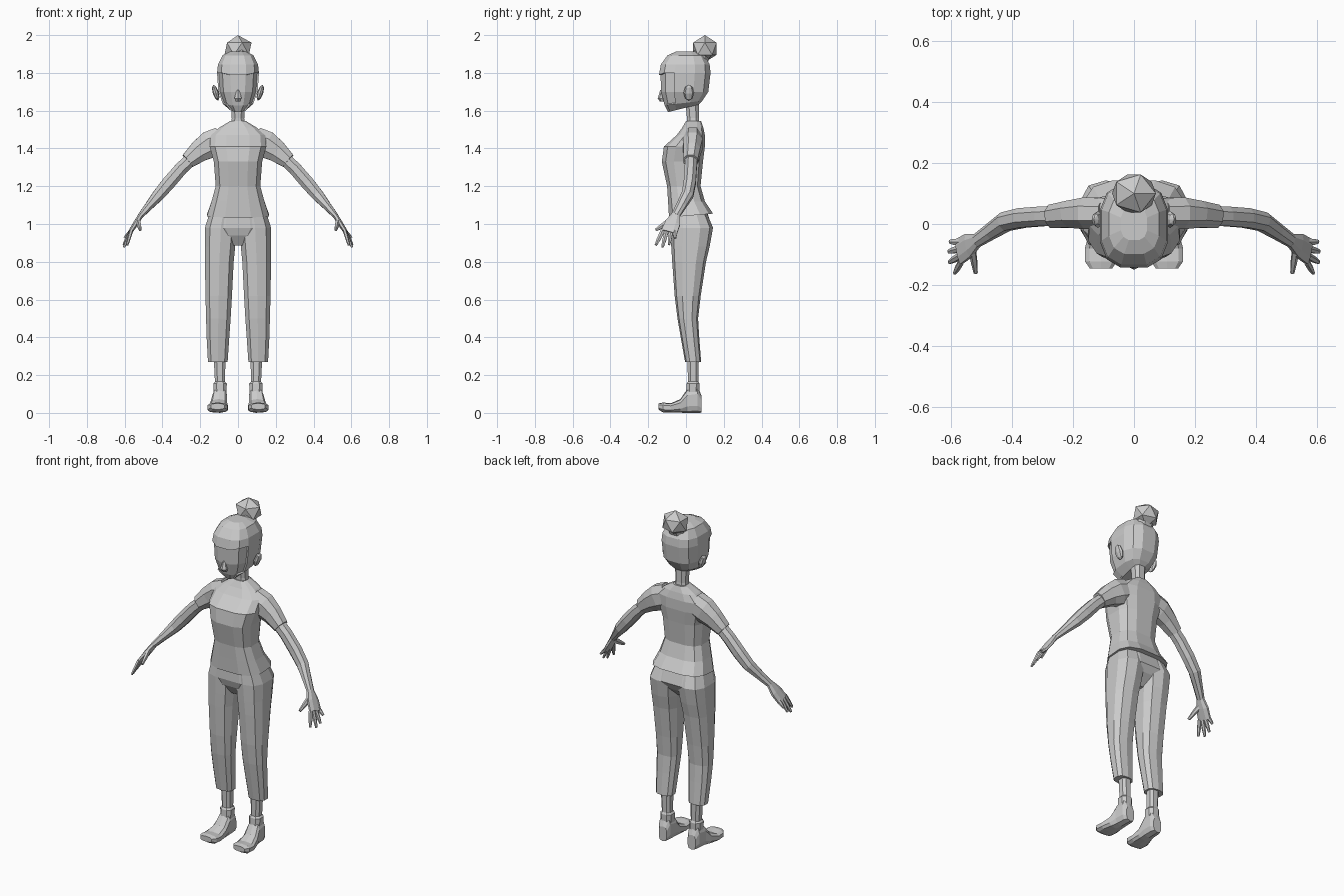
import bpy, bmesh, math
from mathutils import Vector, Matrix

if "Cube" in bpy.data.objects:
    bpy.data.objects.remove(bpy.data.objects["Cube"])

grey = bpy.data.materials.new("light_grey")
grey.diffuse_color = (0.6, 0.6, 0.6, 1)
grey.use_nodes = True
grey.node_tree.nodes["Principled BSDF"].inputs["Base Color"].default_value = grey.diffuse_color


def unit_ring(n, e):
    """Rounded-square outline with n points that reaches +-1 on both axes."""
    pts = []
    for i in range(n):
        a = 2 * math.pi * (i + 0.5) / n
        pts.append([math.copysign(abs(f) ** (2 / e), f) for f in (math.cos(a), math.sin(a))])
    mx, my = max(p[0] for p in pts), max(p[1] for p in pts)
    return [(p[0] / mx, p[1] / my) for p in pts]


def skin(bm, rings, cap_start=True, cap_end=True):
    vs = [[bm.verts.new(p) for p in r] for r in rings]
    n = len(vs[0])
    for a, b in zip(vs, vs[1:]):
        for i in range(n):
            j = (i + 1) % n
            bm.faces.new((a[i], a[j], b[j], b[i]))
    if cap_start:
        bm.faces.new(vs[0][::-1])
    if cap_end:
        bm.faces.new(vs[-1])


def stack(bm, rows, n=12, e=2.6, **caps):
    """Level rings: z, x centre, half width, front y, back y, back rise."""
    rings = []
    for z, cx, hx, yf, yb, rise in rows:
        rings.append([(cx + hx * u, (yf + yb) / 2 + (yb - yf) / 2 * v, z + rise * v)
                      for u, v in unit_ring(n, e)])
    skin(bm, rings, **caps)


def tube(bm, path, n=8, e=2.2, side=(0, 1, 0), along=None):
    """Rings across a path: x, y, z, radius towards side, other radius."""
    pts = [Vector(p[:3]) for p in path]
    rings = []
    for i, p in enumerate(path):
        t = along and Vector(along) or pts[min(i + 1, len(pts) - 1)] - pts[max(i - 1, 0)]
        t.normalize()
        s = Vector(side)
        s = (s - t * s.dot(t)).normalized()
        w = t.cross(s)
        rings.append([pts[i] + s * p[3] * u + w * p[4] * v for u, v in unit_ring(n, e)])
    skin(bm, rings)


def finish(bm, name, mirror=False):
    bmesh.ops.recalc_face_normals(bm, faces=bm.faces)
    me = bpy.data.meshes.new(name)
    bm.to_mesh(me)
    bm.free()
    me.materials.append(grey)
    ob = bpy.data.objects.new(name, me)
    bpy.context.collection.objects.link(ob)
    if mirror:
        m = ob.modifiers.new("mirror", 'MIRROR')
        m.use_mirror_merge = False
    return ob


# Shirt body
bm = bmesh.new()
stack(bm, [(1.045, 0, .165, -.09, .143, .01), (1.12, 0, .14, -.095, .10, 0),
           (1.20, 0, .118, -.10, .077, 0), (1.33, 0, .128, -.128, .09, 0),
           (1.41, 0, .150, -.117, .10, 0), (1.47, 0, .145, -.05, .10, 0),
           (1.51, 0, .10, -.02, .092, 0), (1.545, 0, .042, .0, .08, 0)], e=3)
finish(bm, "shirt")

# Sleeves
bm = bmesh.new()
tube(bm, [(.09, .035, 1.445, .05, .07), (.15, .035, 1.42, .052, .072),
          (.205, .032, 1.385, .044, .058), (.266, .025, 1.334, .038, .041)])
finish(bm, "sleeves", True)

# Arms
bm = bmesh.new()
tube(bm, [(.23, .028, 1.36, .032, .034), (.30, .025, 1.295, .032, .035),
          (.365, .02, 1.22, .032, .036), (.42, .008, 1.155, .031, .032),
          (.47, -.025, 1.097, .026, .022), (.515, -.055, 1.045, .022, .015)])
finish(bm, "arms", True)

# Hands with four fingers and a thumb
bm = bmesh.new()
tube(bm, [(.512, -.053, 1.05, .022, .014), (.54, -.07, 1.005, .040, .014),
          (.572, -.09, .955, .043, .011)])
for y0, tip in ((-.123, (.587, -.16, .888)), (-.102, (.604, -.125, .877)),
                (-.08, (.606, -.09, .89)), (-.059, (.602, -.058, .925))):
    a, b = Vector((.565, y0, .965)), Vector(tip)
    tube(bm, [(*a, .011, .010), (*a.lerp(b, .6), .010, .009), (*b, .006, .006)], n=6)
tube(bm, [(.53, -.08, 1.02, .016, .013), (.523, -.125, .99, .012, .011),
          (.518, -.16, .968, .007, .007)], n=6, side=(0, .5, 1))
finish(bm, "hands", True)

# Trouser hips
bm = bmesh.new()
stack(bm, [(.885, 0, .05, -.035, .06, 0), (.94, 0, .13, -.07, .115, 0),
           (.98, 0, .170, -.083, .138, 0), (1.07, 0, .148, -.08, .11, 0)], e=2.8)
finish(bm, "trouser_hips")

# Trouser legs
bm = bmesh.new()
stack(bm, [(.27, .107, .052, -.005, .08, 0), (.40, .106, .060, -.028, .070, 0),
           (.50, .104, .065, -.045, .064, 0), (.62, .102, .070, -.06, .078, 0),
           (.80, .099, .076, -.073, .106, 0), (.88, .095, .080, -.078, .125, 0),
           (.98, .091, .084, -.083, .143, 0), (1.06, .078, .072, -.08, .11, 0)], n=10, e=2.6)
finish(bm, "trouser_legs", True)

# Ankles
bm = bmesh.new()
stack(bm, [(.10, .095, .033, .0, .07, 0), (.155, .095, .036, .003, .072, 0),
           (.165, .095, .027, .01, .066, 0), (.30, .098, .031, .008, .068, 0)], n=8)
finish(bm, "ankles", True)

# Shoes, drawn from heel to toe
bm = bmesh.new()
tube(bm, [(.095, .083, .045, .026, .044), (.096, .062, .069, .036, .069),
          (.097, .008, .064, .039, .064), (.102, -.03, .037, .045, .036),
          (.107, -.08, .026, .054, .025), (.108, -.122, .029, .053, .026),
          (.108, -.146, .034, .036, .016)], n=10, e=3, side=(1, 0, 0), along=(0, -1, 0))
finish(bm, "shoes", True)

# Neck
bm = bmesh.new()
stack(bm, [(1.50, 0, .042, .005, .075, 0), (1.56, 0, .033, .005, .068, 0),
           (1.67, 0, .037, -.005, .068, 0)], n=8)
finish(bm, "neck")

# Head
head = [(1.612, .035, -.095, .06, .02), (1.64, .072, -.113, .078, .012),
        (1.70, .096, -.132, .11, 0), (1.80, .103, -.135, .122, 0),
        (1.845, .098, -.125, .117, 0), (1.885, .074, -.09, .09, 0),
        (1.905, .035, -.045, .045, 0)]
bm = bmesh.new()
stack(bm, [(z, 0, hx, yf, yb, r) for z, hx, yf, yb, r in head], e=2.8)
finish(bm, "head")

# Hair shell, open around the face
bm = bmesh.new()
g = .008
stack(bm, [(z + (g if z > 1.88 else 0), 0, hx + g, yf - g, yb + g, r)
           for z, hx, yf, yb, r in head], e=2.8, cap_start=False)
face = [f for f in bm.faces
        if f.calc_center_median().z < 1.80 and f.calc_center_median().y < -.075]
bmesh.ops.delete(bm, geom=face, context='FACES')
# pointed fringe over the forehead
for v in bm.verts:
    if v.co.y < -.12 and 1.79 < v.co.z < 1.81 and abs(v.co.x) < .06:
        v.co.z -= .01
hair = finish(bm, "hair")
sol = hair.modifiers.new("thickness", 'SOLIDIFY')
sol.thickness = .01
sol.offset = -1

# Hair bun with its tie
bm = bmesh.new()
m = Matrix.Translation((0, .10, 1.928)) @ Matrix.Diagonal((.08, .073, .072, 1))
bmesh.ops.create_icosphere(bm, subdivisions=1, radius=1, matrix=m)
tube(bm, [(0, .06, 1.85, .06, .05), (0, .085, 1.90, .05, .045)], side=(1, 0, 0))
finish(bm, "hair_bun")

# Nose
bm = bmesh.new()
stack(bm, [(1.648, 0, .012, -.138, -.11, 0), (1.665, 0, .019, -.150, -.11, 0),
           (1.71, 0, .007, -.136, -.11, 0)], n=6, e=2)
finish(bm, "nose")

# Ears
bm = bmesh.new()
m = (Matrix.Translation((.118, .015, 1.695)) @ Matrix.Rotation(.3, 4, 'Y')
     @ Matrix.Diagonal((.016, .028, .044, 1)))
bmesh.ops.create_uvsphere(bm, u_segments=8, v_segments=4, radius=1, matrix=m)
finish(bm, "ears", True)
